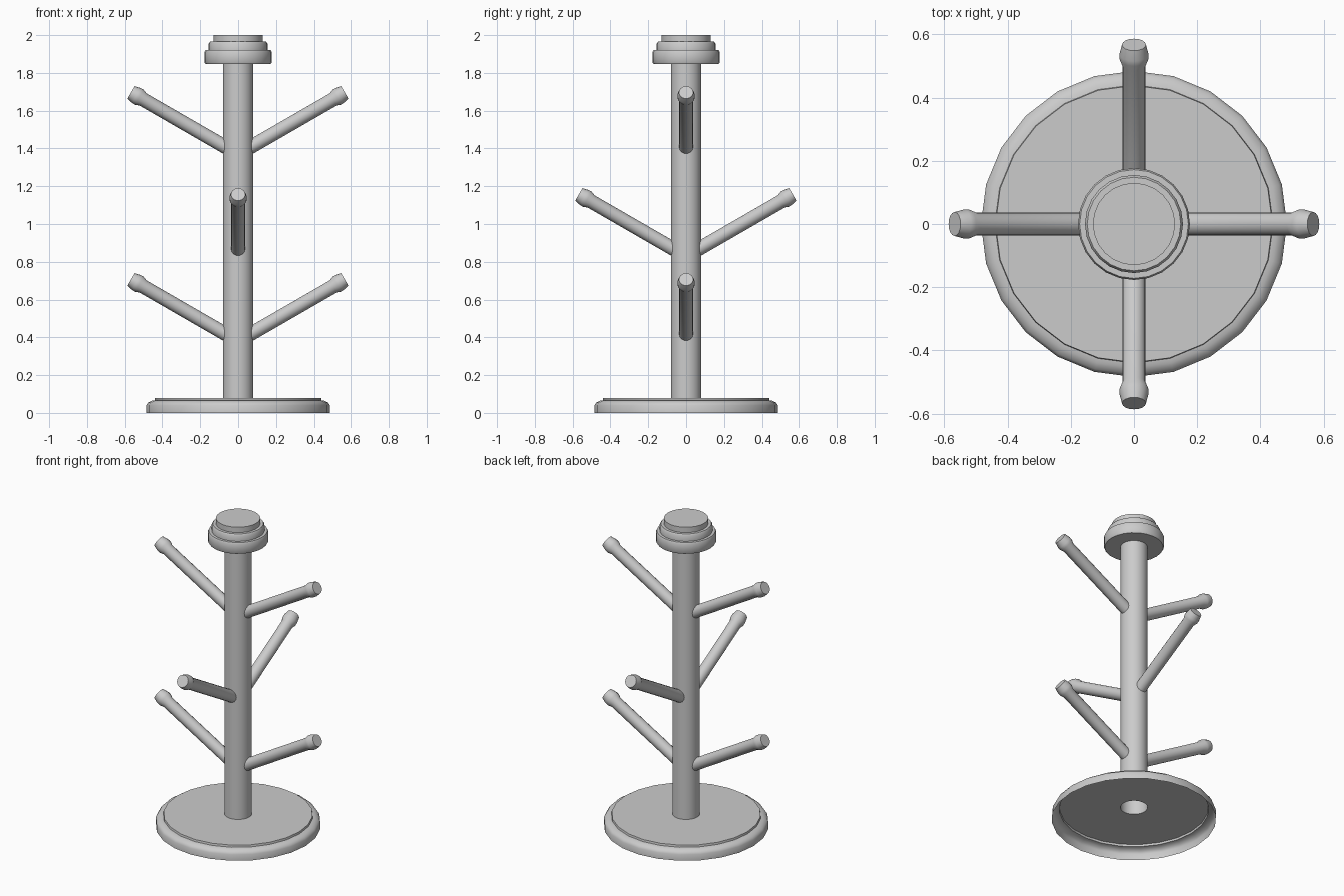
import bpy, bmesh, math
from mathutils import Matrix, Vector

if "Cube" in bpy.data.objects:
    bpy.data.objects.remove(bpy.data.objects["Cube"])


def lathe(name, profile, sides, matrix=Matrix.Identity(4), cap_end=True):
    """Revolve (radius, height) points about z, leaving the start open."""
    bm = bmesh.new()
    rings = []
    for r, z in profile:
        rings.append([bm.verts.new((r * math.cos(2 * math.pi * i / sides),
                                    r * math.sin(2 * math.pi * i / sides), z))
                      for i in range(sides)])
    for a, b in zip(rings, rings[1:]):
        for i in range(sides):
            j = (i + 1) % sides
            bm.faces.new((a[i], a[j], b[j], b[i]))
    if cap_end:
        bm.faces.new(rings[-1])
    bm.transform(matrix)
    mesh = bpy.data.meshes.new(name)
    bm.to_mesh(mesh)
    bm.free()
    obj = bpy.data.objects.new(name, mesh)
    bpy.context.collection.objects.link(obj)
    bpy.ops.object.select_all(action='DESELECT')
    obj.select_set(True)
    bpy.context.view_layer.objects.active = obj
    bpy.ops.object.shade_smooth_by_angle(angle=math.radians(40))
    return obj


# Hollow base, pole and stepped knob as one turned shell, open underneath
lathe("stand", [
    (0.484, 0.0), (0.484, 0.04), (0.475, 0.055), (0.455, 0.065), (0.44, 0.067),
    (0.438, 0.08), (0.08, 0.08), (0.08, 1.847),
    (0.172, 1.847), (0.177, 1.855), (0.177, 1.91), (0.172, 1.92),
    (0.155, 1.92), (0.155, 1.955), (0.148, 1.965),
    (0.13, 1.965), (0.13, 2.0)], 24)

# Pegs rising 30 degrees, each with a flared tip
tip_radius, slope = 0.567, math.radians(30)
start_radius = 0.055
length = (tip_radius - start_radius) / math.cos(slope)
peg_profile = [(0.037, 0.0), (0.037, length - 0.075), (0.046, length - 0.052),
               (0.046, length - 0.034), (0.038, length)]


def peg(name, angle, tip_z):
    out = Vector((math.cos(angle), math.sin(angle), 0))
    direction = out * math.cos(slope) + Vector((0, 0, math.sin(slope)))
    tip = out * tip_radius + Vector((0, 0, tip_z))
    m = (Matrix.Translation(tip - direction * length)
         @ Matrix.Rotation(angle, 4, 'Z')
         @ Matrix.Rotation(math.pi / 2 - slope, 4, 'Y'))
    lathe(name, peg_profile, 16, m)


# Three levels of paired pegs, alternating between x and y
for level, tip_z, turn in (("upper", 1.697, 0), ("middle", 1.157, 90), ("lower", 0.707, 0)):
    for side, half in (("a", 0), ("b", 180)):
        peg(f"{level}_peg_{side}", math.radians(turn + half), tip_z)
